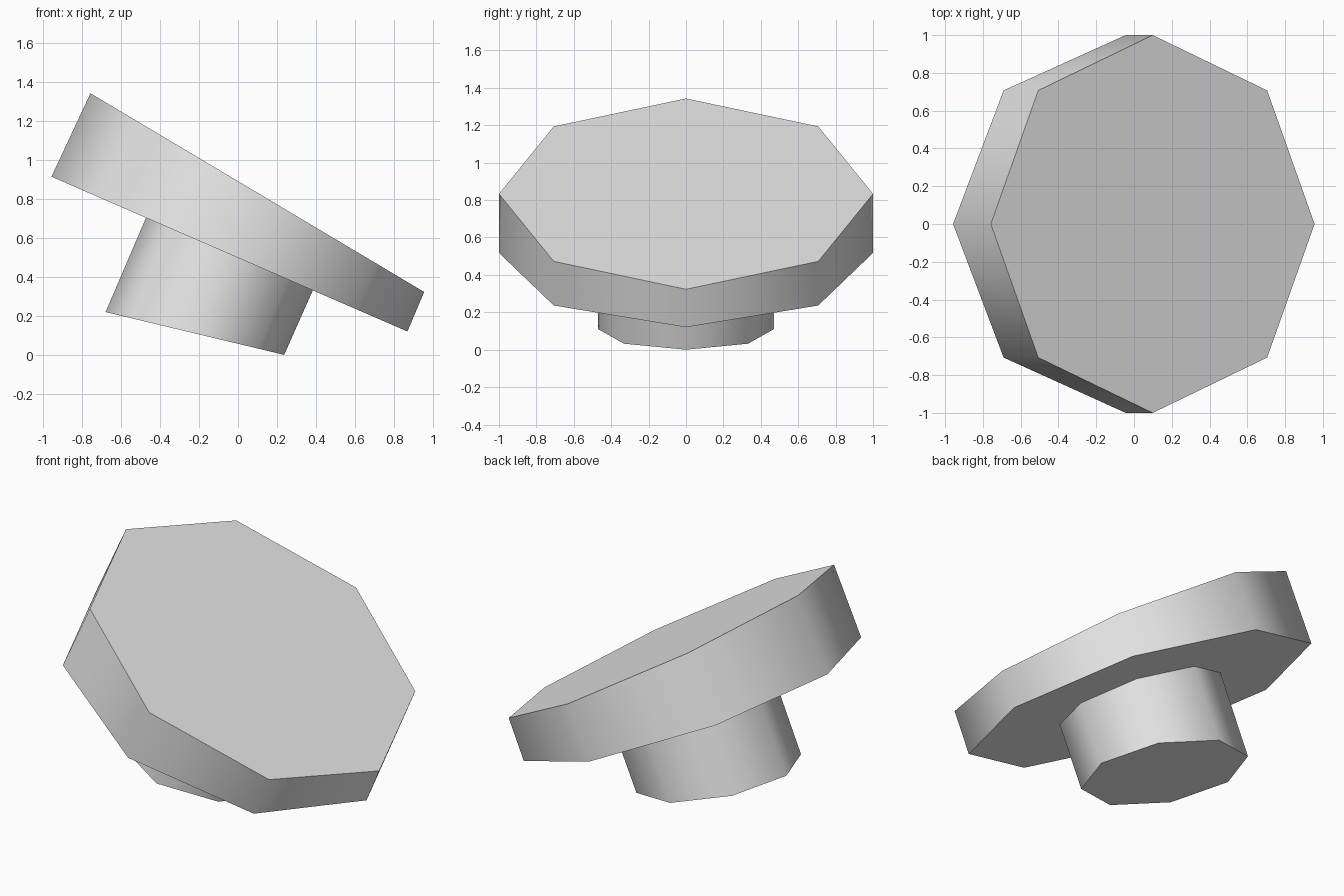
import bpy, bmesh
from math import sin, cos, pi, radians
from mathutils import Vector

cube = bpy.data.objects.get("Cube")
if cube:
    bpy.data.objects.remove(cube, do_unlink=True)

SIDES = 8

grey = bpy.data.materials.new("light_grey")
grey.use_nodes = True
colour = (0.8, 0.8, 0.8, 1)
grey.diffuse_color = colour
grey.node_tree.nodes["Principled BSDF"].inputs["Base Color"].default_value = colour


def ring(bm, left, right, depth):
    """Tilted octagon spanning two (x, z) points, with a half-width in y."""
    a, b = Vector((left[0], 0, left[1])), Vector((right[0], 0, right[1]))
    centre, axis = (a + b) / 2, (b - a) / 2
    return [bm.verts.new(centre + axis * cos(t) + Vector((0, depth * sin(t), 0)))
            for t in (2 * pi * i / SIDES for i in range(SIDES))]


def skewed_prism(name, bottom, top, depth):
    """Closed prism between two differently tilted octagons."""
    bm = bmesh.new()
    low, high = ring(bm, *bottom, depth), ring(bm, *top, depth)
    bm.faces.new(low[::-1])
    bm.faces.new(high)
    for i in range(SIDES):
        j = (i + 1) % SIDES
        bm.faces.new((low[i], low[j], high[j], high[i]))
    bmesh.ops.recalc_face_normals(bm, faces=bm.faces)
    mesh = bpy.data.meshes.new(name)
    bm.to_mesh(mesh)
    bm.free()
    mesh.materials.append(grey)
    obj = bpy.data.objects.new(name, mesh)
    bpy.context.collection.objects.link(obj)
    # Smooth sides, crisp rims
    bpy.ops.object.select_all(action='DESELECT')
    obj.select_set(True)
    bpy.context.view_layer.objects.active = obj
    bpy.ops.object.shade_smooth_by_angle(angle=radians(65))
    return obj


# Wide wedge-shaped cap
skewed_prism("cap", ((-0.958, 0.915), (0.87, 0.12)), ((-0.758, 1.343), (0.956, 0.323)), 1.0)

# Narrow stem, its upper end meeting the underside of the cap
skewed_prism("stem", ((-0.68, 0.22), (0.237, 0.0)), ((-0.47, 0.71), (0.387, 0.337)), 0.47)
